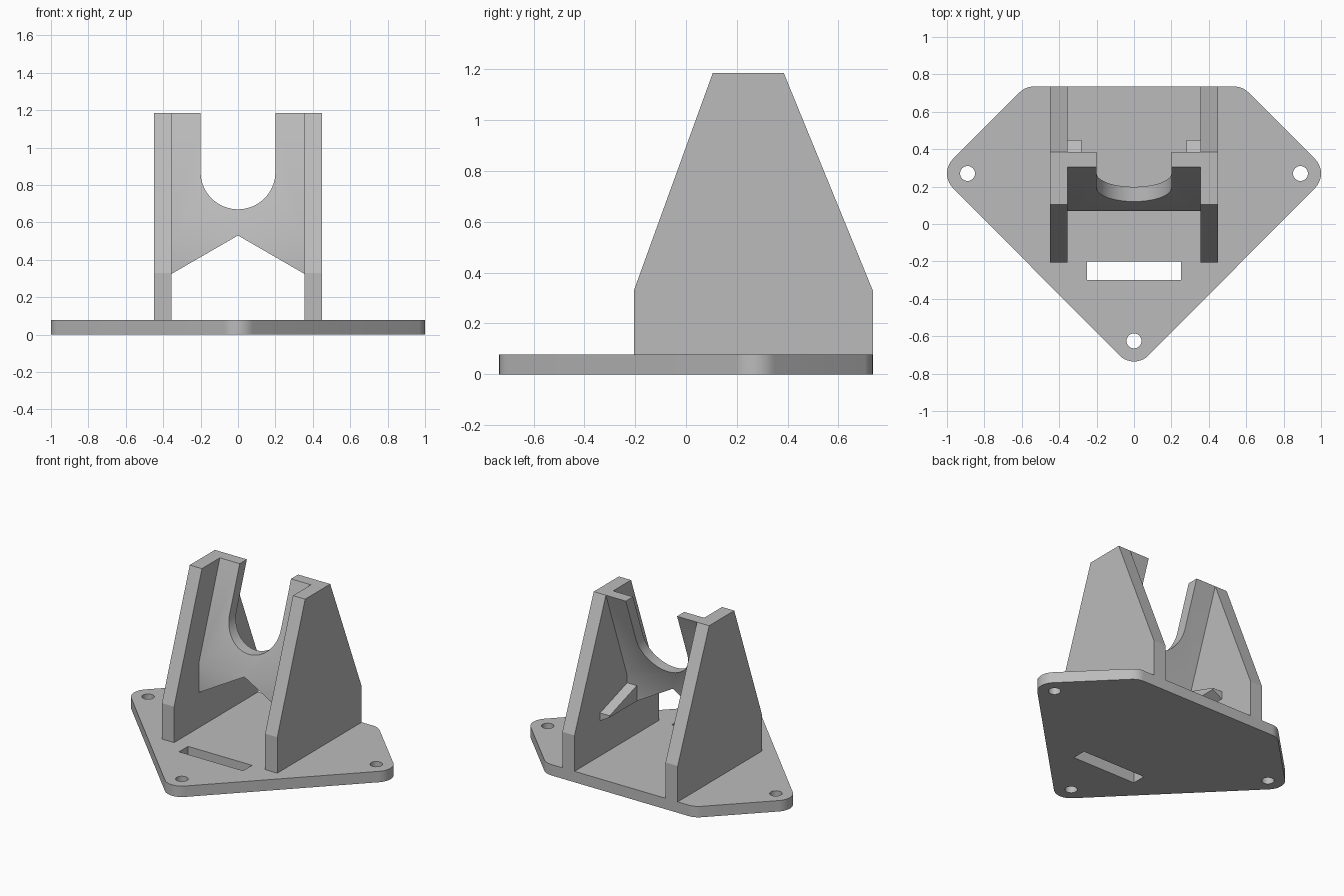
import bpy, bmesh, math
from mathutils import Vector

if "Cube" in bpy.data.objects:
    bpy.data.objects.remove(bpy.data.objects["Cube"])

grey = bpy.data.materials.new("plain grey")
grey.use_nodes = True
grey.diffuse_color = (0.5, 0.5, 0.5, 1)
grey.node_tree.nodes["Principled BSDF"].inputs["Base Color"].default_value = (0.5, 0.5, 0.5, 1)


def prism(name, outline, axis, start, end):
    """Extrude a 2D outline along an axis (x: outline is y,z; y: x,z; z: x,y)."""
    place = {"x": lambda a, b: (start, a, b),
             "y": lambda a, b: (a, start, b),
             "z": lambda a, b: (a, b, start)}[axis]
    bm = bmesh.new()
    face = bm.faces.new([bm.verts.new(place(a, b)) for a, b in outline])
    grown = bmesh.ops.extrude_face_region(bm, geom=[face])
    step = Vector([(end - start) * (axis == k) for k in "xyz"])
    bmesh.ops.translate(bm, vec=step, verts=[v for v in grown["geom"] if isinstance(v, bmesh.types.BMVert)])
    bmesh.ops.recalc_face_normals(bm, faces=bm.faces)
    mesh = bpy.data.meshes.new(name)
    bm.to_mesh(mesh)
    bm.free()
    mesh.materials.append(grey)
    obj = bpy.data.objects.new(name, mesh)
    bpy.context.collection.objects.link(obj)
    return obj


def arc(cx, cy, r, a0, a1, n):
    angles = [math.radians(a0 + (a1 - a0) * i / n) for i in range(n + 1)]
    return [(cx + r * math.cos(a), cy + r * math.sin(a)) for a in angles]


def cut(obj, cutters):
    """Subtract the cutters, keep the finished mesh and remove the cutters."""
    for c in cutters:
        c.hide_render = True
        mod = obj.modifiers.new("cut", "BOOLEAN")
        mod.operation, mod.solver, mod.object = "DIFFERENCE", "EXACT", c
    graph = bpy.context.evaluated_depsgraph_get()
    mesh = bpy.data.meshes.new_from_object(obj.evaluated_get(graph))
    obj.modifiers.clear()
    obj.data = mesh
    for c in cutters:
        bpy.data.objects.remove(c)


def smooth(obj):
    bpy.ops.object.select_all(action="DESELECT")
    obj.select_set(True)
    bpy.context.view_layer.objects.active = obj
    bpy.ops.object.shade_smooth_by_angle(angle=math.radians(30))


# Base plate with rounded corners, three screw holes and a slot
R, T = 0.11, 0.077
corners = [(0, -0.625, 225, 315), (0.89, 0.27, 315, 405), (0.535, 0.625, 45, 90),
           (-0.535, 0.625, 90, 135), (-0.89, 0.27, 135, 225)]
outline = [p for x, y, a, b in corners for p in arc(x, y, R, a, b, 10)]
base = prism("base_plate", outline, "z", 0, T)
holes = [prism("hole_cutter", arc(x, y, 0.04, 0, 345, 23), "z", -1, 1)
         for x, y in [(0, -0.625), (0.89, 0.27), (-0.89, 0.27)]]
slot = prism("slot_cutter", [(-0.25, -0.3), (0.25, -0.3), (0.25, -0.2), (-0.25, -0.2)], "z", -1, 1)
cut(base, holes + [slot])
smooth(base)

# Cross plate: leaning upper part over a short upright part
IN, OUT = 0.355, 0.45
cross = prism("cradle_plate", [(0.07, 0.3), (0.07, 0.53), (0.305, 1.185), (0.385, 1.185),
                               (0.148, 0.53), (0.148, 0.3)], "x", -IN, IN)
u_cut = prism("cradle_cutter", [(0.2, 1.5)] + arc(0, 0.87, 0.2, 0, -180, 32) + [(-0.2, 1.5)], "y", -1, 1)
arch = [(0, 0.53), (IN, 0.325), (0.5, 0.24), (0.5, 0), (-0.5, 0), (-0.5, 0.24), (-IN, 0.325)]
cut(cross, [u_cut, prism("arch_cutter", arch, "y", -1, 1)])
smooth(cross)

# Side plates and the small ledges on their inner faces
side = [(-0.205, T), (-0.205, 0.33), (0.105, 1.185), (0.385, 1.185), (0.735, 0.33), (0.735, T)]
for sign, word in [(1, "left"), (-1, "right")]:
    prism(word + "_side_plate", side, "x", sign * IN, sign * OUT)
    ledge = prism(word + "_ledge", [(0.14, 0.3), (0.14, 0.48), (0.45, 0.38), (0.45, 0.3)],
                  "x", sign * 0.28, sign * IN)
    cut(ledge, [prism("arch_cutter", arch, "y", -1, 1)])
